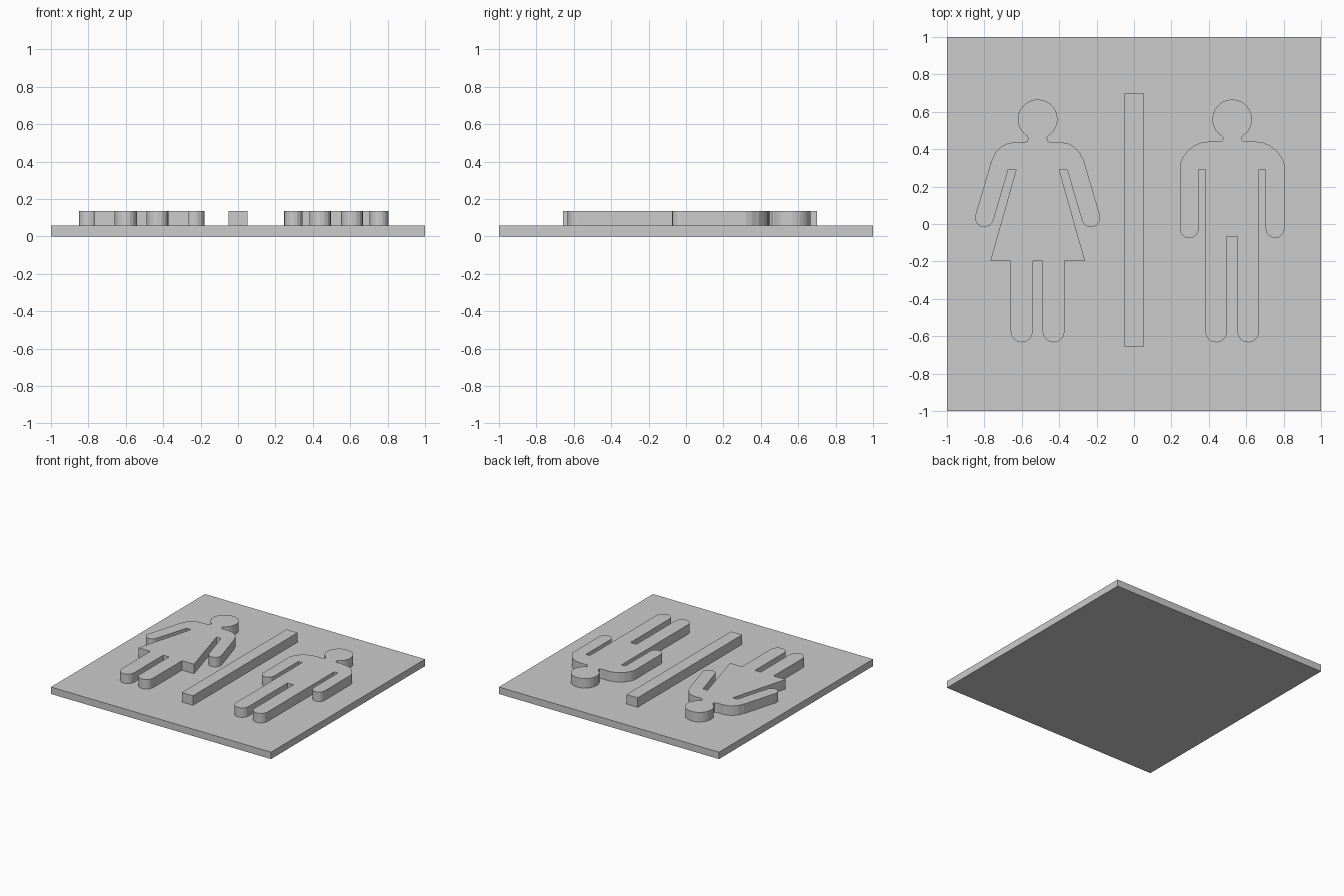
import bpy, bmesh
from math import cos, sin, radians

if "Cube" in bpy.data.objects:
    bpy.data.objects.remove(bpy.data.objects["Cube"])

PLATE_TOP, RELIEF_TOP = 0.057, 0.135

grey = bpy.data.materials.new("light grey")
grey.use_nodes = True
COLOUR = (0.6, 0.6, 0.6, 1)
grey.diffuse_color = COLOUR
grey.node_tree.nodes["Principled BSDF"].inputs["Base Color"].default_value = COLOUR


def arc(cx, cy, r, start, end, steps):
    """Points on a circle arc, angles in degrees."""
    angles = [radians(start + (end - start) * i / steps) for i in range(steps + 1)]
    return [(cx + r * cos(a), cy + r * sin(a)) for a in angles]


def extrude_outline(name, outline, bottom, top):
    """Flat-faced solid from a closed outline."""
    bm = bmesh.new()
    face = bm.faces.new([bm.verts.new((x, y, bottom)) for x, y in outline])
    raised = bmesh.ops.extrude_face_region(bm, geom=[face], use_keep_orig=True)
    for v in raised["geom"]:
        if isinstance(v, bmesh.types.BMVert):
            v.co.z = top
    bmesh.ops.recalc_face_normals(bm, faces=bm.faces)
    mesh = bpy.data.meshes.new(name)
    bm.to_mesh(mesh)
    bm.free()
    mesh.materials.append(grey)
    obj = bpy.data.objects.new(name, mesh)
    bpy.context.collection.objects.link(obj)
    return obj


def rectangle(x, y0, y1):
    return [(-x, y0), (x, y0), (x, y1), (-x, y1)]


def figure(name, centre, half):
    """Symmetrical figure from its half outline, head to crotch."""
    head = arc(0, 0.56, 0.106, 90, -58, 12)
    right_half = head + [(0.049, 0.46)] + half
    left_half = [(-x, y) for x, y in reversed(right_half[1:])]
    outline = [(centre + x, y) for x, y in right_half + left_half]
    extrude_outline(name, outline, PLATE_TOP - 0.005, RELIEF_TOP)


def leg(inner, outer, crotch):
    r = (outer - inner) / 2
    return arc(inner + r, -0.633 + r, r, 0, -180, 8) + [(inner, crotch)]


# Backing plate and divider
extrude_outline("backing_plate", rectangle(1, -1, 1), 0, PLATE_TOP)
extrude_outline("divider_bar", rectangle(0.051, -0.657, 0.7), PLATE_TOP - 0.005, RELIEF_TOP)

# Woman: sloping arms, flared skirt, two legs
woman = [(0.055, 0.442), (0.075, 0.436), (0.131, 0.436), (0.165, 0.429), (0.195, 0.413),
         (0.225, 0.383), (0.248, 0.335)]
woman += arc(0.285, 0.033, 0.05, 17, -163, 8)
woman += [(0.157, 0.292), (0.115, 0.292), (0.253, -0.197), (0.144, -0.197)]
woman += leg(0.026, 0.144, -0.197)
figure("woman_figure", -0.515, woman)

# Man: straight arms, straight trousers
man = [(0.052, 0.446), (0.07, 0.44), (0.13, 0.44), (0.165, 0.435), (0.205, 0.418),
       (0.24, 0.39), (0.268, 0.35), (0.279, 0.32)]
man += arc(0.229, -0.025, 0.05, 0, -180, 8)
man += [(0.179, 0.292), (0.144, 0.292)]
man += leg(0.027, 0.144, -0.068)
figure("man_figure", 0.525, man)
